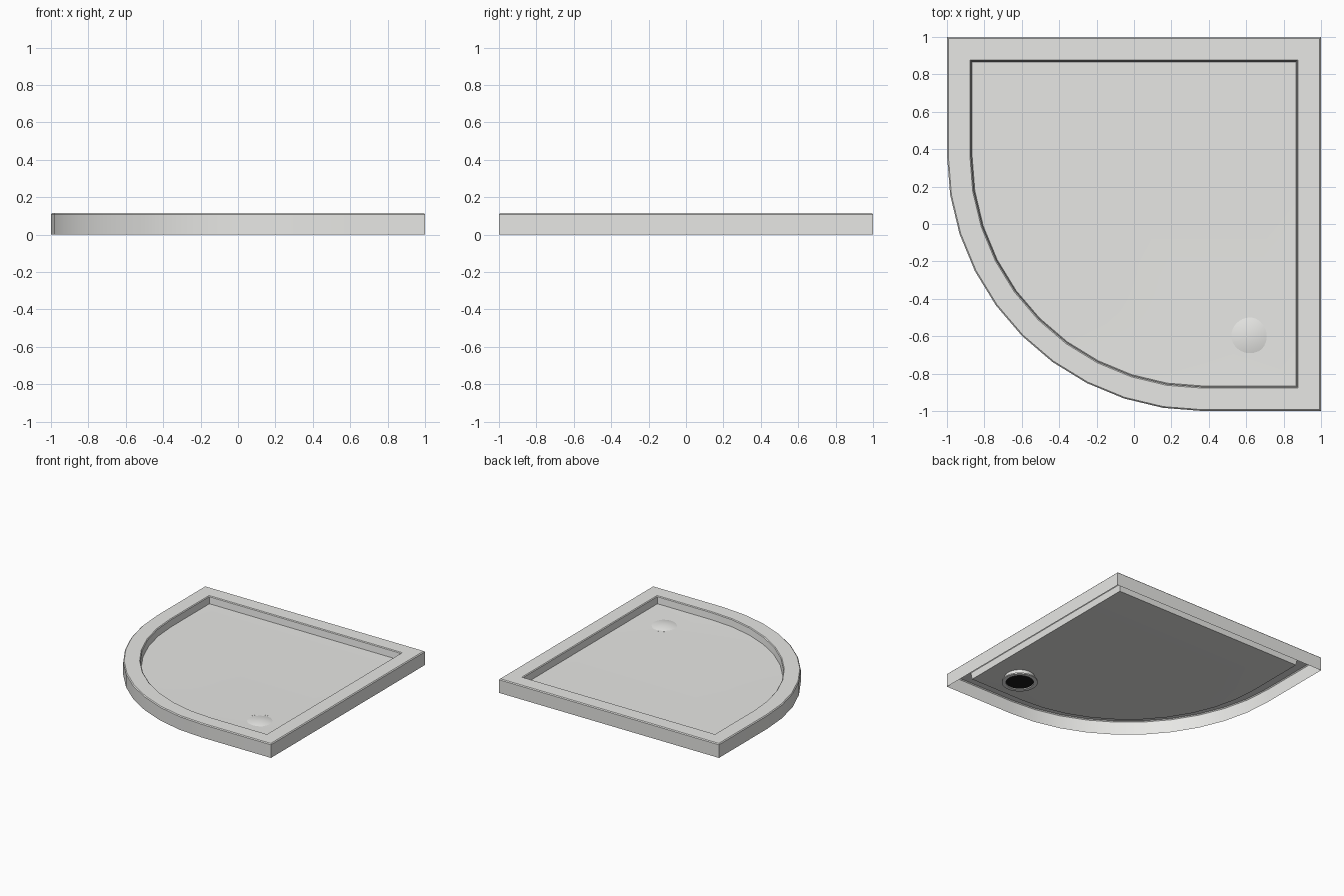
import bpy, bmesh, math
from mathutils import Vector

cube = bpy.data.objects.get("Cube")
if cube:
    bpy.data.objects.remove(cube, do_unlink=True)


def material(name, colour):
    m = bpy.data.materials.new(name)
    m.use_nodes = True
    m.diffuse_color = colour
    m.node_tree.nodes["Principled BSDF"].inputs["Base Color"].default_value = colour
    return m


white = material("warm_white", (0.8, 0.8, 0.78, 1))
black = material("drain_black", (0.01, 0.01, 0.01, 1))
DRAIN = Vector((0.62, -0.6, 0))
CENTRE = 0.37  # centre of the rounded corner


def outline(inset, z):
    """Quadrant outline, moved inward by inset."""
    e, r = 1 - inset, 1 + CENTRE - inset
    pts = [(e, -e), (e, e), (-e, e)]
    for i in range(11):
        a = math.pi + i * math.pi / 20
        pts.append((CENTRE + r * math.cos(a), CENTRE + r * math.sin(a)))
    return [(x, y, z) for x, y in pts]


def circle(radius, z, n=32):
    return [(DRAIN.x + radius * math.cos(i * math.tau / n),
             DRAIN.y + radius * math.sin(i * math.tau / n), z) for i in range(n)]


def loft(name, loops, mat, tip=None, angle=30):
    """Skin matching loops in order; close the last one on a tip point if given."""
    bm = bmesh.new()
    rings = [[bm.verts.new(p) for p in loop] for loop in loops]
    n = len(rings[0])
    for a, b in zip(rings, rings[1:]):
        for i in range(n):
            j = (i + 1) % n
            bm.faces.new((a[i], a[j], b[j], b[i]))
    if tip:
        t = bm.verts.new(tip)
        for i in range(n):
            bm.faces.new((rings[-1][i], rings[-1][(i + 1) % n], t))
    mesh = bpy.data.meshes.new(name)
    bm.to_mesh(mesh)
    bm.free()
    mesh.materials.append(mat)
    ob = bpy.data.objects.new(name, mesh)
    bpy.context.collection.objects.link(ob)
    bpy.ops.object.select_all(action="DESELECT")
    ob.select_set(True)
    bpy.context.view_layer.objects.active = ob
    bpy.ops.object.shade_smooth_by_angle(angle=math.radians(angle))
    return ob


# Hollow tray shell: skirt, eased rim edge, step and floor falling to the drain
loft("shower_tray",
     [outline(0, 0), outline(0, 0.108), outline(0.007, 0.115),
      outline(0.122, 0.115), outline(0.128, 0.109), outline(0.134, 0.055)],
     white, tip=(DRAIN.x, DRAIN.y, 0.045))

# Low domed waste cover
loft("drain_cover",
     [circle(r, 0.046 + 0.014 * (1 - (r / 0.1) ** 2)) for r in (0.1, 0.085, 0.06, 0.03)],
     white, tip=(DRAIN.x, DRAIN.y, 0.06))

# Waste pipe with a flange under the floor
loft("drain_pipe",
     [circle(0.115, 0.046), circle(0.115, 0.01), circle(0.135, 0.01),
      circle(0.135, 0.0), circle(0.105, 0.0), circle(0.105, 0.02)], white)
loft("drain_opening", [list(reversed(circle(0.105, 0.008)))], black,
     tip=(DRAIN.x, DRAIN.y, 0.008))
